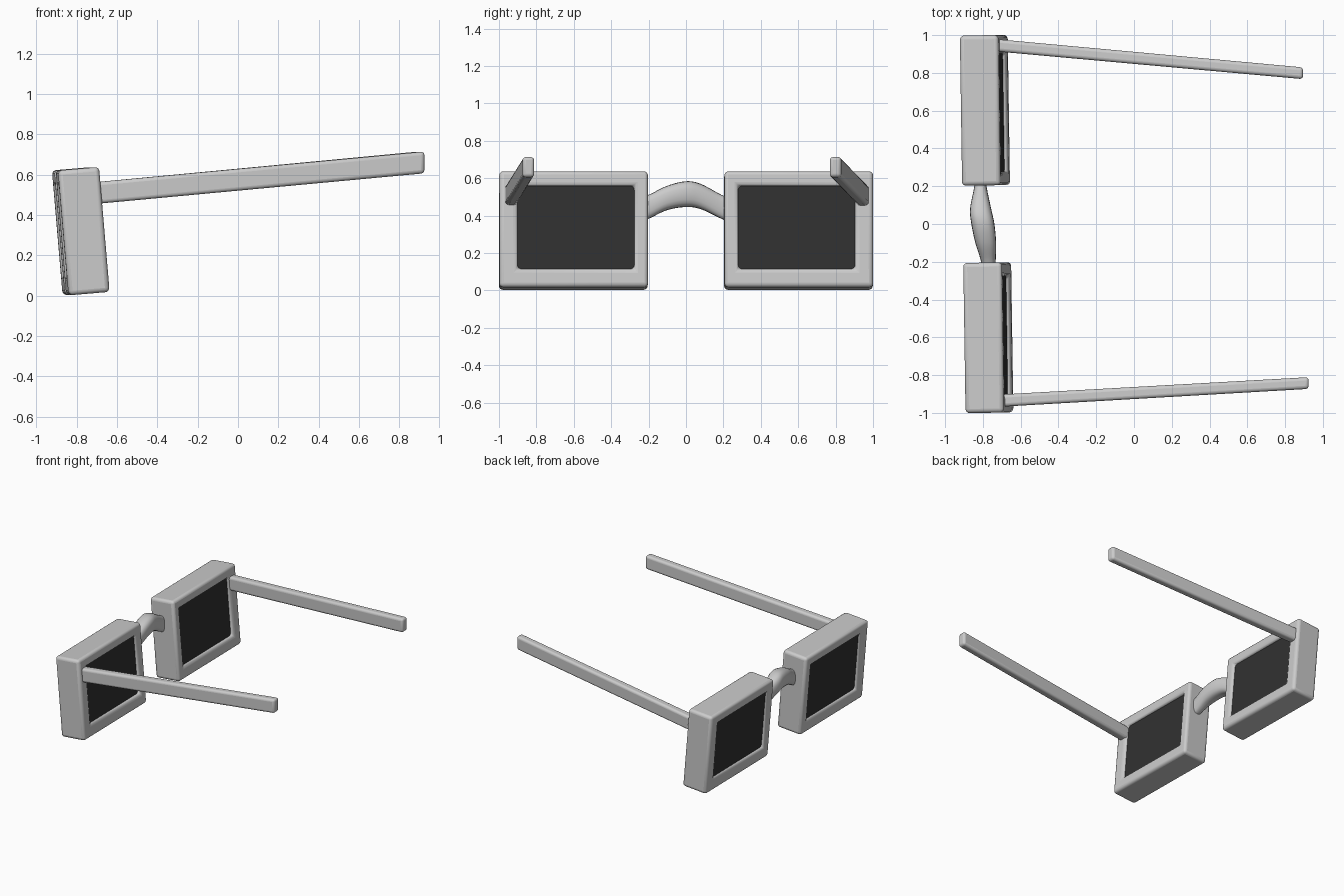
import bpy, bmesh, math
from mathutils import Matrix, Vector

if "Cube" in bpy.data.objects:
    bpy.data.objects.remove(bpy.data.objects["Cube"])

YAW, TILT = 0.015, -0.085
dark = bpy.data.materials.new("dark_glass")
dark.diffuse_color = (0.03, 0.03, 0.03, 1)
dark.use_nodes = True
dark.node_tree.nodes["Principled BSDF"].inputs["Base Color"].default_value = dark.diffuse_color


def make(name, loops, closed=False, bevel=0.0, matrix=Matrix(), mat=None):
    """Skin a list of vertex loops; closed joins the last loop to the first."""
    bm = bmesh.new()
    rings = [[bm.verts.new(p) for p in loop] for loop in loops]
    n = len(rings[0])
    pairs = list(zip(rings, rings[1:]))
    if closed:
        pairs.append((rings[-1], rings[0]))
    else:
        bm.faces.new(rings[0])
        bm.faces.new(rings[-1])
    for a, b in pairs:
        for i in range(n):
            j = (i + 1) % n
            bm.faces.new((a[i], a[j], b[j], b[i]))
    bmesh.ops.recalc_face_normals(bm, faces=bm.faces)
    mesh = bpy.data.meshes.new(name)
    bm.to_mesh(mesh)
    bm.free()
    ob = bpy.data.objects.new(name, mesh)
    bpy.context.collection.objects.link(ob)
    ob.matrix_world = matrix
    if mat:
        mesh.materials.append(mat)
    if bevel:
        mod = ob.modifiers.new("Bevel", 'BEVEL')
        mod.width, mod.segments = bevel, 4
        mod.limit_method = 'ANGLE'
    bpy.ops.object.select_all(action='DESELECT')
    ob.select_set(True)
    bpy.context.view_layer.objects.active = ob
    bpy.ops.object.shade_smooth_by_angle(angle=math.radians(40))
    return ob


def rect(x, y, z, w, h):
    """Rectangle in the yz plane at x."""
    return [(x, y + a * w / 2, z + b * h / 2) for a, b in ((-1, -1), (1, -1), (1, 1), (-1, 1))]


# Rims and lenses, tilted back and very slightly turned
D, W, H = 0.205, 0.795, 0.622
for side, label in ((1, "left"), (-1, "right")):
    m = (Matrix.Translation((-0.78, 0, 0.32)) @ Matrix.Rotation(YAW, 4, 'Z')
         @ Matrix.Rotation(TILT, 4, 'Y') @ Matrix.Translation((0, side * 0.602, 0)))
    oy, oz = -side * 0.012, 0.01
    make(label + "_rim", [rect(-D / 2, 0, 0, W, H), rect(D / 2, 0, 0, W, H),
                          rect(D / 2, oy, oz, 0.625, 0.445), rect(-D / 2, oy, oz, 0.625, 0.445)],
         closed=True, bevel=0.022, matrix=m)
    make(label + "_lens", [rect(-D / 2 + 0.02, oy, oz, 0.64, 0.46),
                           rect(D / 2 - 0.022, oy, oz, 0.64, 0.46)], matrix=m, mat=dark)

# Temple arms, converging and rising toward the ear end
for label, y0, y1, x1 in (("left", 0.947, 0.798, 0.895), ("right", -0.937, -0.842, 0.925)):
    make(label + "_temple", [rect(-0.74, y0, 0.506, 0.065, 0.108),
                             rect(x1, y1, 0.661, 0.062, 0.108)], bevel=0.018)

# Arched nose bridge, lofted from softened elliptical sections
keys = [(-0.24, -0.77, 0.432, 0.075, 0.13), (-0.19, -0.772, 0.452, 0.08, 0.128),
        (-0.10, -0.785, 0.495, 0.11, 0.13), (0.0, -0.80, 0.515, 0.122, 0.138),
        (0.08, -0.812, 0.502, 0.112, 0.135), (0.19, -0.813, 0.447, 0.068, 0.128),
        (0.24, -0.813, 0.43, 0.06, 0.13)]


def spline(t):
    """Catmull-Rom through the section keys."""
    i = min(int(t), len(keys) - 2)
    f = t - i
    p = [keys[max(0, min(len(keys) - 1, i + k))] for k in (-1, 0, 1, 2)]
    return [0.5 * (2 * b + (c - a) * f + (2 * a - 5 * b + 4 * c - d) * f * f
                   + (3 * b - a - 3 * c + d) * f ** 3) for a, b, c, d in zip(*p)]


def soft(v):
    return math.copysign(abs(v) ** 0.75, v)


sections = []
for k in range(31):
    y, x, z, w, h = spline(k * (len(keys) - 1) / 30)
    angles = [2 * math.pi * i / 20 for i in range(20)]
    sections.append([(x + soft(math.cos(a)) * w / 2, y, z + soft(math.sin(a)) * h / 2) for a in angles])
make("nose_bridge", sections)
